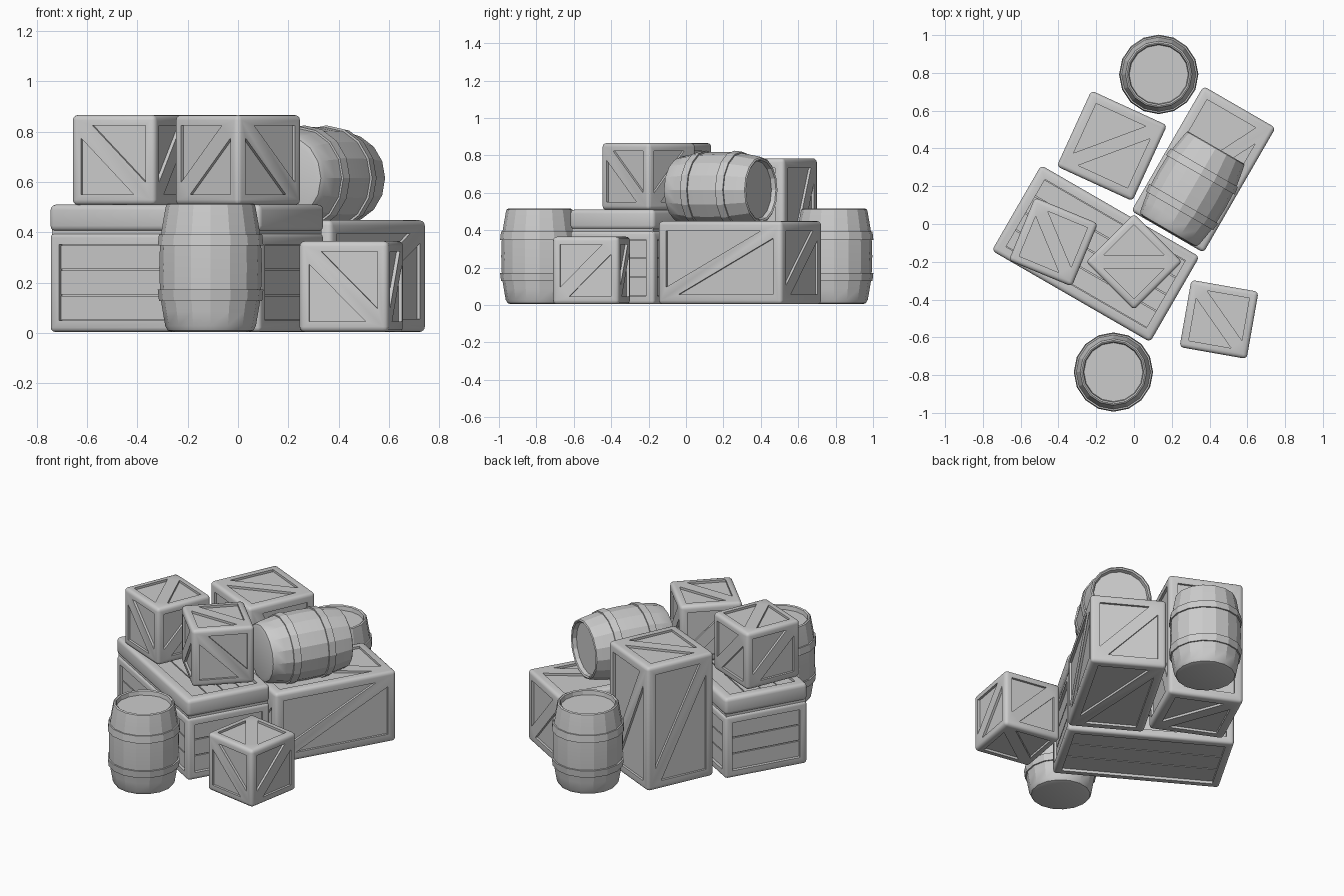
import bpy, bmesh
from math import radians, hypot, cos, sin, pi
from mathutils import Vector

if "Cube" in bpy.data.objects:
    bpy.data.objects.remove(bpy.data.objects["Cube"])

X, Y, Z = Vector((1, 0, 0)), Vector((0, 1, 0)), Vector((0, 0, 1))
# outward normal, right, up, brace direction (1: top left to bottom right)
FACES = [(-Y, X, Z, 1), (X, Y, Z, -1), (Y, -X, Z, -1), (-X, -Y, Z, -1),
         (Z, X, Y, 1), (-Z, X, -Y, 1)]


def new_object(name, bm):
    bmesh.ops.recalc_face_normals(bm, faces=bm.faces[:])
    mesh = bpy.data.meshes.new(name)
    bm.to_mesh(mesh)
    bm.free()
    ob = bpy.data.objects.new(name, mesh)
    bpy.context.scene.collection.objects.link(ob)
    return ob


def smooth(ob, angle):
    bpy.ops.object.select_all(action='DESELECT')
    ob.select_set(True)
    bpy.context.view_layer.objects.active = ob
    bpy.ops.object.shade_smooth_by_angle(angle=radians(angle))


def extent(axis, half):
    return sum(abs(axis[i]) * half[i] for i in range(3))


def prism(bm, pts, u, v, n, low, high):
    """Extrude a flat outline given in (u, v) from low to high along n."""
    a = [bm.verts.new(u * p + v * q + n * low) for p, q in pts]
    b = [bm.verts.new(u * p + v * q + n * high) for p, q in pts]
    bm.faces.new(a)
    bm.faces.new(b[::-1])
    for i in range(len(a)):
        j = (i + 1) % len(a)
        bm.faces.new((a[i], b[i], b[j], a[j]))


def rect(a, b, cy=0):
    return [(-a, cy - b), (a, cy - b), (a, cy + b), (-a, cy + b)]


def carved_box(name, size, cutter_bm, radius):
    """Rounded box with recesses cut out."""
    bm = bmesh.new()
    bmesh.ops.create_cube(bm, size=1)
    bmesh.ops.scale(bm, vec=size, verts=bm.verts[:])
    bmesh.ops.bevel(bm, geom=bm.edges[:], offset=radius, segments=3,
                    profile=0.5, affect='EDGES')
    ob = new_object(name, bm)
    cutter = new_object("cutter", cutter_bm)
    cutter.hide_render = True
    mod = ob.modifiers.new("recess", 'BOOLEAN')
    mod.operation, mod.solver, mod.object = 'DIFFERENCE', 'EXACT', cutter
    bpy.context.view_layer.update()
    ev = ob.evaluated_get(bpy.context.evaluated_depsgraph_get())
    mesh = bpy.data.meshes.new_from_object(ev)
    ob.modifiers.clear()
    ob.data = mesh
    bpy.data.objects.remove(cutter)
    smooth(ob, 35)
    return ob


def place(ob, loc, rot):
    ob.location = loc
    ob.rotation_euler = (0, 0, radians(rot))


def crate(name, size, x, y, z, rot, frame=0.042, brace=0.07, depth=0.014):
    half = [s / 2 for s in size]
    bm = bmesh.new()
    for n, u, v, s in FACES:
        a, b, h = extent(u, half) - frame, extent(v, half) - frame, extent(n, half)
        tu = brace / 2 * hypot(a, b) / b
        tv = brace / 2 * hypot(a, b) / a
        tri = [(s * a, b), (-s * (a - tu), b), (s * a, -(b - tv))]
        for k in (1, -1):
            prism(bm, [(k * p, k * q) for p, q in tri], u, v, n, h - depth, h + 0.03)
    place(carved_box(name, size, bm, 0.021), (x, y, z + half[2]), rot)


def planked_box(name, size, x, y, z, rot, faces, count, frame, radius):
    """Rounded frame with recessed panels filled by parallel planks."""
    half = [s / 2 for s in size]
    cut, planks = bmesh.new(), bmesh.new()
    for n, u, v, _ in faces:
        a, b, h = extent(u, half) - frame, extent(v, half) - frame, extent(n, half)
        prism(cut, rect(a, b), u, v, n, h - 0.024, h + 0.03)
        step = 2 * b / count
        for i in range(count):
            prism(planks, rect(a + 0.004, step / 2 - 0.003, -b + step * (i + 0.5)),
                  u, v, n, h - 0.035, h - 0.015)
    place(carved_box(name + "_frame", size, cut, radius), (x, y, z + half[2]), rot)
    place(new_object(name + "_planks", planks), (x, y, z + half[2]), rot)


# Barrel outline (radius, height): closed bottom, two hoops, recessed top
PROFILE = [(0, .004), (.150, .004), (.170, .010), (.180, .028), (.190, .085), (.197, .128),
           (.205, .128), (.210, .172), (.201, .172), (.204, .260),
           (.201, .348), (.210, .348), (.205, .392), (.197, .392), (.190, .435),
           (.180, .492), (.176, .510), (.168, .515), (.160, .510), (.156, .485), (0, .485)]


def barrel(name, loc, rot=(0, 0, 0), sides=16):
    bm = bmesh.new()
    rings = []
    for r, z in PROFILE:
        if r == 0:
            rings.append([bm.verts.new((0, 0, z - 0.26))] * sides)
        else:
            rings.append([bm.verts.new((r * cos(2 * pi * i / sides),
                                        r * sin(2 * pi * i / sides), z - 0.26))
                          for i in range(sides)])
    for lo, hi in zip(rings, rings[1:]):
        for i in range(sides):
            j = (i + 1) % sides
            bm.faces.new(list(dict.fromkeys((lo[i], lo[j], hi[j], hi[i]))))
    ob = new_object(name, bm)
    smooth(ob, 21)
    ob.location = loc
    ob.rotation_euler = [radians(a) for a in rot]


# Large chest: planked body, thin seam, lid with planked top
CX, CY, CR = -0.203, -0.157, -30
planked_box("chest_body", (.965, .518, .392), CX, CY, 0.004, CR,
            FACES[:4] + FACES[5:], 3, 0.045, 0.018)
planked_box("chest_lid", (.968, .522, .106), CX, CY, 0.404, CR, FACES[4:5], 4, 0.055, 0.022)
seam = bmesh.new()
prism(seam, rect(.474, .25), X, Y, Z, -0.03, 0.03)
place(new_object("chest_seam", seam), (CX, CY, 0.40), CR)

# Crates
crate("long_crate", (.763, .441, .444), .368, .289, .004, 240, frame=0.052)
crate("tall_crate", (.441, .441, .78), -.117, .414, .004, 65.4, frame=0.052)
crate("small_ground_crate", (.361, .361, .361), .45, -.505, .004, -10)
crate("stacked_crate_left", (.361, .361, .358), -.427, -.095, .508, -22.5)
crate("stacked_crate_right", (.361, .361, .358), .0, -.2, .508, 45)

# Barrels: two standing, one lying on the long crate
barrel("front_barrel", (-.109, -.784, .26))
barrel("back_barrel", (.131, .792, .26))
barrel("lying_barrel", (.307, .184, .615), (0, 90, 60))
